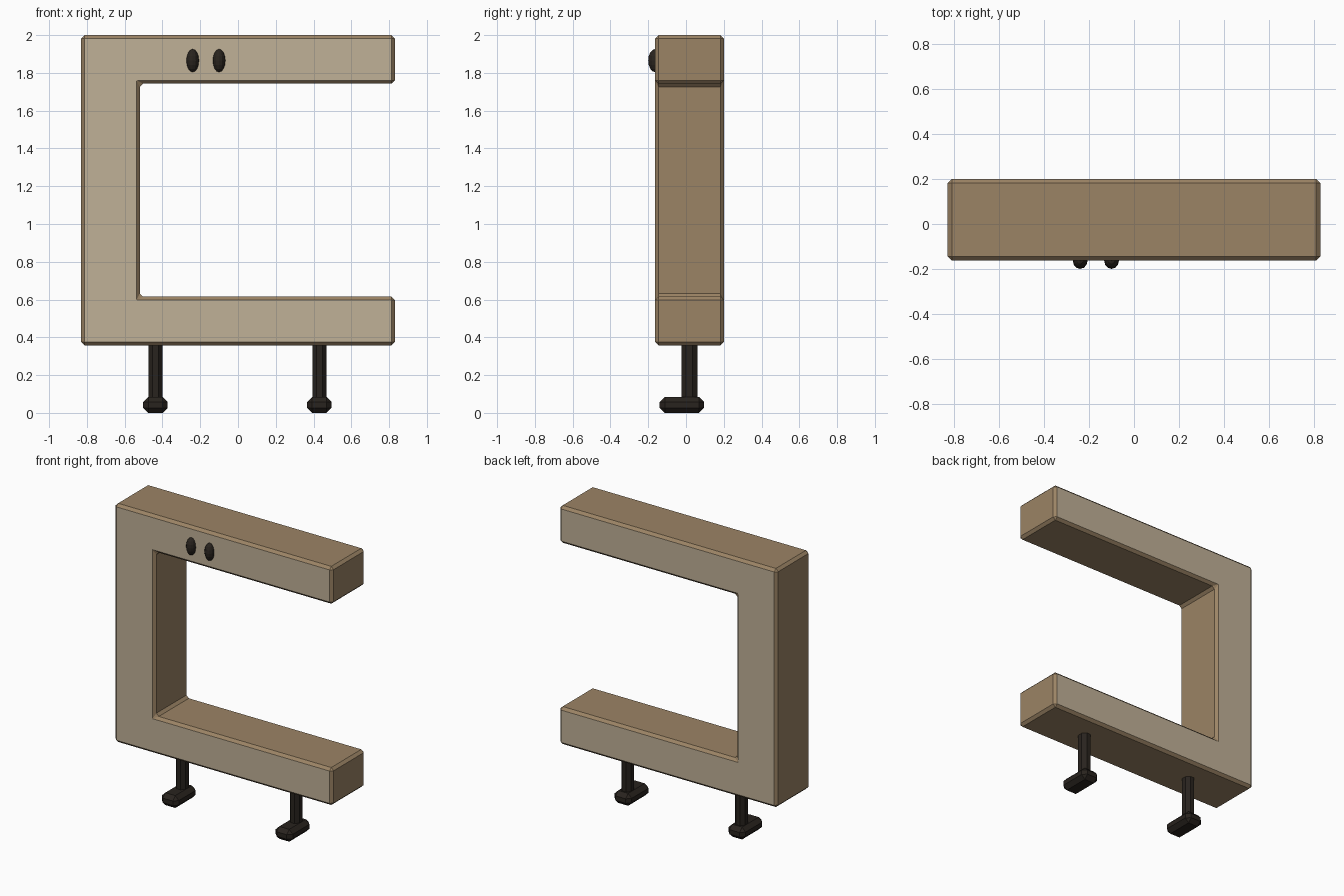
import bpy, bmesh
from mathutils import Matrix

if "Cube" in bpy.data.objects:
    bpy.data.objects.remove(bpy.data.objects["Cube"])


def material(name, color):
    m = bpy.data.materials.new(name)
    m.diffuse_color = (*color, 1)
    m.use_nodes = True
    m.node_tree.nodes["Principled BSDF"].inputs["Base Color"].default_value = m.diffuse_color
    return m


cream = material("pale_face", (0.53, 0.44, 0.31))
brown = material("brown_side", (0.33, 0.23, 0.13))
dark = material("dark", (0.022, 0.017, 0.013))


def make_object(name, bm, mats, bevel=0.0, bevel_mat=-1):
    bmesh.ops.recalc_face_normals(bm, faces=bm.faces)
    me = bpy.data.meshes.new(name)
    bm.to_mesh(me)
    bm.free()
    ob = bpy.data.objects.new(name, me)
    bpy.context.collection.objects.link(ob)
    for m in mats:
        me.materials.append(m)
    if bevel:
        mod = ob.modifiers.new("chamfer", 'BEVEL')
        mod.width = bevel
        mod.segments = 1
        mod.limit_method = 'ANGLE'
        mod.material = bevel_mat
    return ob


# C-shaped body: pale front and back, brown sides and chamfers
profile = [(-0.83, 0.357), (0.83, 0.357), (0.83, 0.615), (-0.52, 0.615),
           (-0.52, 1.743), (0.83, 1.743), (0.83, 2.0), (-0.83, 2.0)]
bm = bmesh.new()
face = bm.faces.new([bm.verts.new((x, -0.163, z)) for x, z in profile])
ext = bmesh.ops.extrude_face_region(bm, geom=[face], use_keep_orig=True)
bmesh.ops.translate(bm, vec=(0, 0.363, 0),
                    verts=[v for v in ext["geom"] if isinstance(v, bmesh.types.BMVert)])
bm.normal_update()
for f in bm.faces:
    f.material_index = 0 if abs(f.normal.y) > 0.5 else 1
make_object("body", bm, [cream, brown], 0.018, 1)

# Eyes: faceted ellipsoids half sunk in the front face
for side, x in (("left", -0.24), ("right", -0.10)):
    bm = bmesh.new()
    bmesh.ops.create_uvsphere(bm, u_segments=12, v_segments=8, radius=1,
                              matrix=Matrix.Translation((x, -0.163, 1.865))
                              @ Matrix.Diagonal((0.033, 0.037, 0.061, 1)))
    make_object(side + "_eye", bm, [dark])

# Legs and feet
for side, x in (("left", -0.437), ("right", 0.431)):
    bm = bmesh.new()
    bmesh.ops.create_cone(bm, cap_ends=True, segments=8, radius1=1, radius2=1, depth=1,
                          matrix=Matrix.Translation((x, 0.018, 0.22))
                          @ Matrix.Diagonal((0.04, 0.046, 0.32, 1))
                          @ Matrix.Rotation(0.3927, 4, 'Z'))
    make_object(side + "_leg", bm, [dark])
    bm = bmesh.new()
    bmesh.ops.create_cube(bm, size=1, matrix=Matrix.Translation((x, -0.022, 0.0425))
                          @ Matrix.Diagonal((0.13, 0.235, 0.085, 1)))
    make_object(side + "_foot", bm, [dark], 0.027)
